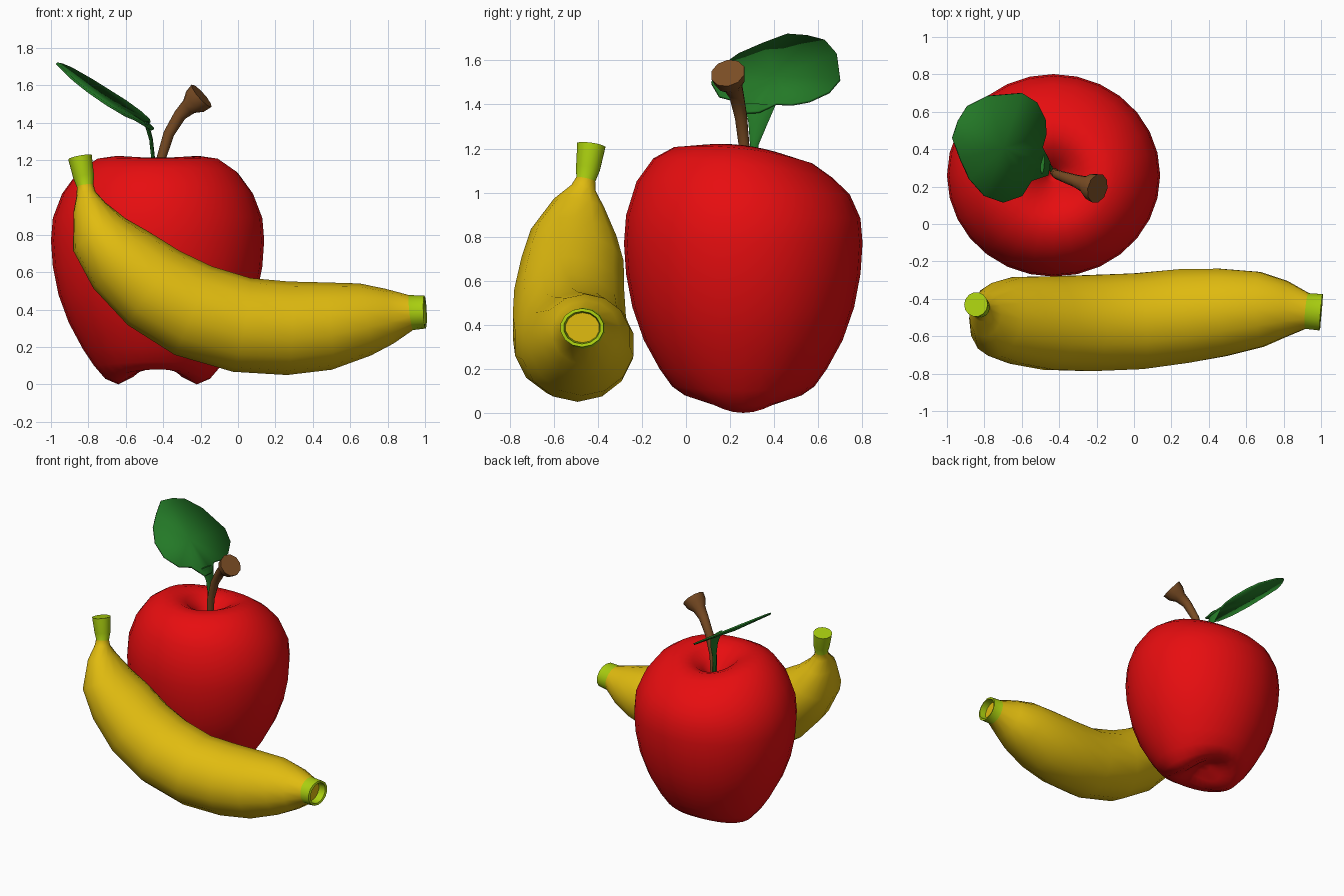
import bpy, bmesh, math
from mathutils import Vector

if "Cube" in bpy.data.objects:
    bpy.data.objects.remove(bpy.data.objects["Cube"])


def material(name, rgb):
    m = bpy.data.materials.new(name)
    m.diffuse_color = (*rgb, 1)
    m.use_nodes = True
    m.node_tree.nodes["Principled BSDF"].inputs["Base Color"].default_value = m.diffuse_color
    return m


RED = material("apple red", (0.80, 0.004, 0.005))
YELLOW = material("banana yellow", (0.75, 0.50, 0.005))
LIME = material("lime green", (0.40, 0.62, 0.005))
BROWN = material("stem brown", (0.20, 0.075, 0.018))
GREEN = material("leaf green", (0.017, 0.19, 0.02))


def make_object(name, bm, mats, angle=50):
    bmesh.ops.recalc_face_normals(bm, faces=bm.faces)
    me = bpy.data.meshes.new(name)
    bm.to_mesh(me)
    bm.free()
    for m in mats:
        me.materials.append(m)
    me.polygons.foreach_set("use_smooth", [True] * len(me.polygons))
    me.set_sharp_from_angle(angle=math.radians(angle))
    ob = bpy.data.objects.new(name, me)
    bpy.context.collection.objects.link(ob)
    return ob


def loft(rings, band_mat=lambda i: 0, cap_mats=(0, 0)):
    """Skin a list of rings of points and cap both ends."""
    bm = bmesh.new()
    vs = [[bm.verts.new(p) for p in ring] for ring in rings]
    n = len(rings[0])
    for i in range(len(vs) - 1):
        for k in range(n):
            j = (k + 1) % n
            f = bm.faces.new((vs[i][k], vs[i][j], vs[i + 1][j], vs[i + 1][k]))
            f.material_index = band_mat(i)
    for ring, mi in zip((vs[0], vs[-1]), cap_mats):
        bm.faces.new(ring).material_index = mi
    return bm


def tube_rings(path, n):
    """Elliptical rings along a path of (x, y, z, radius in xz plane, radius in y)."""
    pts = [Vector(p[:3]) for p in path]
    rings, last = [], None
    for i, p in enumerate(path):
        t = pts[min(i + 1, len(pts) - 1)] - pts[max(i - 1, 0)]
        t.normalize()
        if last and t.dot(last) < 0:
            t = -t
        last = t
        u = Vector((0, 1, 0)).cross(t).normalized()
        v = t.cross(u)
        rings.append([pts[i] + u * p[3] * math.cos(a) + v * p[4] * math.sin(a)
                      for a in (2 * math.pi * k / n for k in range(n))])
    return rings


# Apple: lathed profile (radius, height, drop/rise toward front and back)
profile = [(.008, 1.00, 0), (.04, 1.04, 0), (.09, 1.11, -.01), (.16, 1.18, -.025),
           (.24, 1.215, -.03), (.33, 1.20, -.03), (.43, 1.13, -.02), (.51, 1.02, 0),
           (.56, .89, 0), (.57, .77, 0), (.56, .63, 0), (.53, .48, 0), (.475, .33, 0),
           (.40, .19, .01), (.34, .10, .02), (.28, .03, .05), (.21, .0, .085),
           (.13, .04, .06), (.06, .10, .02), (.008, .12, 0)]
rings = []
for r, z, lobe in profile:
    ring = []
    for k in range(28):
        a = 2 * math.pi * k / 28
        tilt = -.045 * math.sin(a) * min(1, r / .4) * max(0, min(1, (z - .85) * 4))
        ring.append((-.43 + r * math.cos(a), .26 + .95 * r * math.sin(a),
                     z + tilt + lobe * math.sin(a) ** 2))
    rings.append(ring)
make_object("apple_body", loft(rings), [RED], 80)

# Apple stem with flared end
stem = [(-.43, .28, .98, .02), (-.413, .265, 1.2, .025), (-.37, .25, 1.34, .029),
        (-.31, .23, 1.44, .034), (-.262, .212, 1.485, .045), (-.23, .2, 1.512, .072),
        (-.195, .19, 1.543, .08)]
make_object("apple_stem", loft(tube_rings([(*p, p[3]) for p in stem], 10)), [BROWN])

# Leaf stalk, widening into the blade
stalk = [(-.44, .29, 1.0, .010, .015), (-.455, .31, 1.22, .010, .02),
         (-.465, .325, 1.31, .010, .042), (-.49, .335, 1.40, .012, .07)]
make_object("leaf_stalk", loft(tube_rings(stalk, 8)), [GREEN])

# Leaf blade: outline on a tilted plane, slightly thickened
outline = [(-.97, .46), (-.94, .55), (-.89, .63), (-.78, .685), (-.60, .70), (-.52, .65),
           (-.475, .56), (-.47, .48), (-.49, .41), (-.45, .33), (-.46, .26), (-.55, .23),
           (-.60, .15), (-.70, .115), (-.80, .15), (-.88, .24), (-.93, .35)]


def leaf_point(x, y, lift=0):
    return (x, y, 1.39 + .64 * (-.47 - x) + .14 * (y - .41) + lift)


bm = bmesh.new()
rim = [bm.verts.new(leaf_point(x, y)) for x, y in outline]
mid = bm.verts.new(leaf_point(-.70, .41, -.015))
for i, v in enumerate(rim):
    bm.faces.new((v, rim[(i + 1) % len(rim)], mid))
leaf = make_object("leaf_blade", bm, [GREEN])
solid = leaf.modifiers.new("thickness", "SOLIDIFY")
solid.thickness, solid.offset = .012, 0

# Banana: stem, body and hollow blossom end in one loft
banana = [(-.845, -.43, 1.215, .064, .066), (-.825, -.445, 1.11, .056, .056),
          (-.817, -.455, 1.06, .045, .045), (-.812, -.465, 1.02, .052, .058),
          (-.795, -.485, .945, .09, .12), (-.74, -.51, .80, .165, .20),
          (-.625, -.515, .665, .212, .238), (-.45, -.53, .515, .242, .256),
          (-.24, -.53, .395, .257, .263), (.02, -.52, .318, .255, .263),
          (.265, -.492, .30, .25, .258), (.475, -.472, .312, .235, .24),
          (.68, -.456, .347, .195, .205), (.81, -.455, .365, .148, .155),
          (.925, -.465, .384, .094, .098), (1.0, -.472, .387, .088, .10),
          (1.0, -.472, .387, .074, .084), (.95, -.47, .387, .068, .078)]
make_object("banana", loft(tube_rings(banana, 14),
                           lambda i: 1 if i < 2 or i >= 14 else 0, (1, 0)),
            [YELLOW, LIME], 50)
